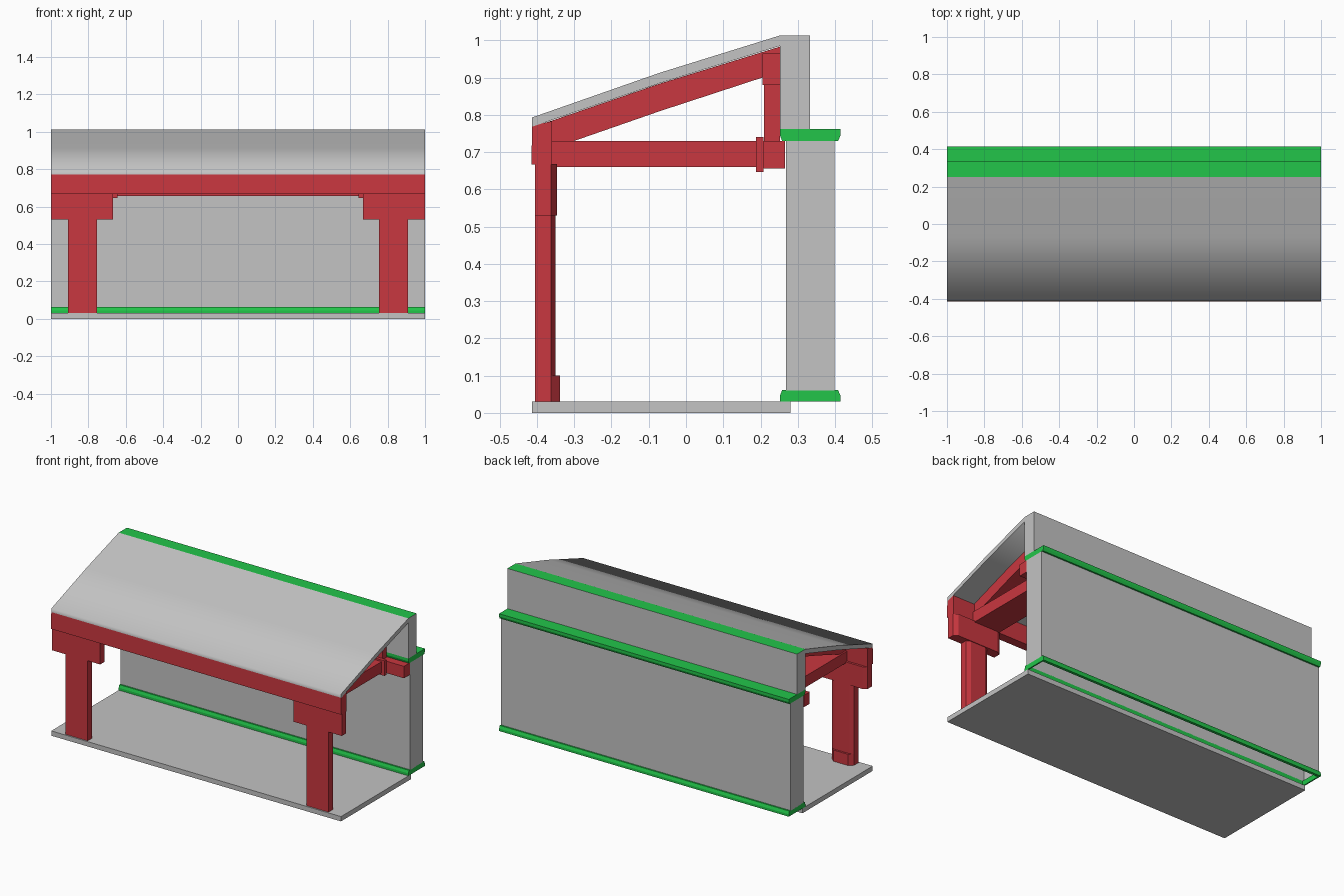
import bpy, bmesh, math

cube = bpy.data.objects.get("Cube")
if cube:
    bpy.data.objects.remove(cube, do_unlink=True)


def material(name, rgb):
    m = bpy.data.materials.new(name)
    m.use_nodes = True
    m.diffuse_color = (*rgb, 1)
    m.node_tree.nodes["Principled BSDF"].inputs["Base Color"].default_value = (*rgb, 1)
    return m


GREY = material("light grey", (0.546, 0.546, 0.546))
RED = material("red", (0.584, 0.038, 0.05))
GREEN = material("green", (0.016, 0.56, 0.068))


def prism(name, pts, lo, hi, mats, axis="x", open_bottom=False):
    """Extrude a closed outline along x (points are y, z) or z (points are x, y)."""
    bm = bmesh.new()

    def ring(t):
        return [bm.verts.new((t, a, b) if axis == "x" else (a, b, t)) for a, b in pts]

    r0, r1 = ring(lo), ring(hi)
    bm.faces.new(r0)
    bm.faces.new(r1)
    for i in range(len(pts)):
        j = (i + 1) % len(pts)
        bm.faces.new((r0[i], r0[j], r1[j], r1[i]))
    bmesh.ops.recalc_face_normals(bm, faces=bm.faces)
    bm.normal_update()
    if open_bottom:
        bmesh.ops.delete(bm, geom=[f for f in bm.faces if f.normal.z < -0.9],
                         context="FACES_ONLY")
    me = bpy.data.meshes.new(name)
    bm.to_mesh(me)
    bm.free()
    for m in mats:
        me.materials.append(m)
    ob = bpy.data.objects.new(name, me)
    bpy.context.collection.objects.link(ob)
    return ob


def rect(a0, a1, b0, b1):
    return [(a0, b0), (a1, b0), (a1, b1), (a0, b1)]


# Floor and hollow back wall
prism("floor", rect(-0.413, 0.28, 0, 0.03), -1, 1, [GREY])
prism("back_wall", rect(0.268, 0.398, 0.06, 0.73), -1, 1, [GREY], open_bottom=True)

# Skirting around the open foot of the wall
prism("skirting_front", [(0.252, 0.03), (0.268, 0.03), (0.268, 0.062), (0.258, 0.062),
                         (0.252, 0.045)], -1, 1, [GREEN])
prism("skirting_back", [(0.398, 0.03), (0.415, 0.03), (0.415, 0.045), (0.408, 0.062),
                        (0.398, 0.062)], -1, 1, [GREEN])
for s, side in ((1, "left"), (-1, "right")):
    prism("skirting_end_" + side, rect(0.268, 0.398, 0.03, 0.062), s * 0.992, s, [GREEN])

# Wall cornice
prism("cornice", [(0.258, 0.73), (0.408, 0.73), (0.415, 0.745), (0.415, 0.762),
                  (0.252, 0.762), (0.252, 0.745)], -1, 1, [GREEN])

# Parapet with a green top
parapet = prism("parapet", rect(0.252, 0.333, 0.762, 1.013), -1, 1, [GREY, GREEN])
for f in parapet.data.polygons:
    f.material_index = int(f.normal.z > 0.9)

# Gently bowed roof
roof = prism("roof", [(-0.413, 0.768), (-0.07, 0.885), (0.252, 0.985), (0.252, 1.013),
                      (-0.07, 0.913), (-0.413, 0.793)], -1, 1, [GREY])
bpy.ops.object.select_all(action="DESELECT")
roof.select_set(True)
bpy.context.view_layer.objects.active = roof
bpy.ops.object.shade_smooth_by_angle(angle=math.radians(80))

# Long beams
prism("front_beam", [(-0.415, 0.667), (-0.36, 0.667), (-0.36, 0.783), (-0.413, 0.771)],
      -1, 1, [RED])
prism("wall_beam", rect(0.208, 0.266, 0.656, 0.73), -1, 1, [RED])


def post(name, x0, x1, z0, z1, back):
    """Upright block whose back edges are chamfered."""
    c = 0.025
    pts = [(x0, -0.405), (x1, -0.405), (x1, -0.362), (x1 - c, back), (x0 + c, back),
           (x0, -0.362)]
    prism(name, pts, z0, z1, [RED], axis="z")


# Supports, the same on both sides
for s, side in ((1, "left"), (-1, "right")):
    def span(a, b):
        return min(s * a, s * b), max(s * a, s * b)

    post("leg_" + side, *span(0.755, 0.908), 0.1, 0.53, -0.35)
    post("leg_foot_" + side, *span(0.755, 0.908), 0.03, 0.1, -0.338)
    post("bracket_" + side, *span(0.668, 1), 0.53, 0.668, -0.346)
    prism("tie_" + side, rect(-0.362, 0.208, 0.66, 0.73), *span(0.68, 0.86), [RED])
    prism("tie_collar_" + side, rect(0.188, 0.208, 0.646, 0.74), *span(0.645, 0.88), [RED])
    prism("rafter_" + side, [(-0.405, 0.668), (-0.362, 0.668), (-0.362, 0.71), (-0.30, 0.73),
                             (-0.07, 0.81), (0.205, 0.9), (0.252, 0.915), (0.252, 0.983),
                             (-0.07, 0.884), (-0.405, 0.769)],
          *span(0.69, 0.85), [RED])
    prism("king_post_" + side, rect(0.21, 0.252, 0.73, 0.88), *span(0.69, 0.85), [RED])
    prism("king_post_head_" + side, rect(0.205, 0.252, 0.88, 0.965), *span(0.68, 0.86), [RED])
